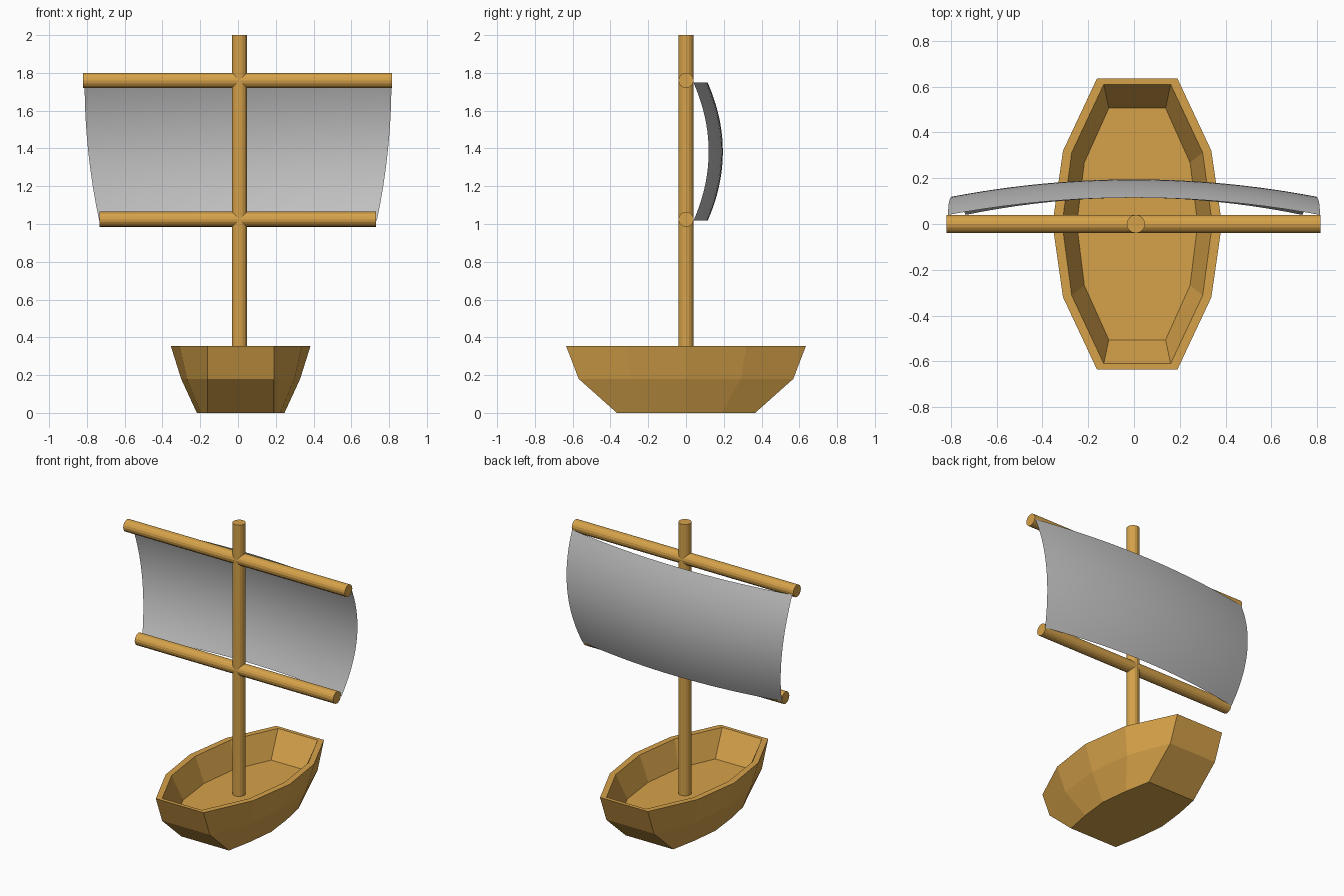
import bpy
import bmesh
import math

cube = bpy.data.objects.get("Cube")
if cube:
    bpy.data.objects.remove(cube, do_unlink=True)


def make_material(name, rgb):
    mat = bpy.data.materials.new(name)
    mat.use_nodes = True
    mat.diffuse_color = (*rgb, 1)
    mat.node_tree.nodes["Principled BSDF"].inputs["Base Color"].default_value = (*rgb, 1)
    return mat


wood = make_material("warm_wood", (0.67, 0.36, 0.068))
cloth = make_material("grey_cloth", (0.53, 0.53, 0.53))


def finish(bm, name, mat, smooth=False):
    bmesh.ops.recalc_face_normals(bm, faces=bm.faces)
    mesh = bpy.data.meshes.new(name)
    bm.to_mesh(mesh)
    bm.free()
    mesh.materials.append(mat)
    for poly in mesh.polygons:
        poly.use_smooth = smooth
    obj = bpy.data.objects.new(name, mesh)
    bpy.context.collection.objects.link(obj)
    return obj


def pole(name, radius, length, location, rotation=(0, 0, 0)):
    bm = bmesh.new()
    bmesh.ops.create_cone(bm, cap_ends=True, segments=16,
                          radius1=radius, radius2=radius, depth=length)
    obj = finish(bm, name, wood)
    obj.location = location
    obj.rotation_euler = rotation
    return obj


# Hull: ten-sided rings from the keel up to the rim, then down to the deck
def hull_ring(bm, z, end_w, end_y, side_w, side_y, mid_w):
    quarter = [(end_w, end_y), (side_w, side_y)]
    right = quarter + [(mid_w, 0)] + [(x, -y) for x, y in reversed(quarter)]
    outline = right + [(-x, -y) for x, y in right]
    return [bm.verts.new((x + 0.014, y, z)) for x, y in outline]


# height, transom half width, transom y, shoulder half width, shoulder y, middle half width
sections = [
    (0.0, 0.176, 0.366, 0.21, 0.19, 0.232),
    (0.18, 0.176, 0.568, 0.285, 0.29, 0.315),
    (0.355, 0.176, 0.635, 0.324, 0.32, 0.37),
    (0.355, 0.146, 0.61, 0.286, 0.312, 0.328),
    (0.19, 0.124, 0.506, 0.231, 0.268, 0.264),
]
bm = bmesh.new()
rings = [hull_ring(bm, *s) for s in sections]
for low, high in zip(rings, rings[1:]):
    n = len(low)
    for i in range(n):
        j = (i + 1) % n
        bm.faces.new((low[i], low[j], high[j], high[i]))
bm.faces.new(rings[0])
bm.faces.new(rings[-1])
finish(bm, "hull", wood)

# Mast and two yards
pole("mast", 0.04, 1.81, (0.008, 0, 1.095))
sideways = (0, math.pi / 2, 0)
pole("upper_yard", 0.04, 1.635, (-0.002, 0, 1.76), sideways)
pole("lower_yard", 0.04, 1.465, (-0.002, 0, 1.025), sideways)

# Sail: a thin sheet bellied in both directions, narrower at the foot
N = 20
bm = bmesh.new()
grid = []
for row in range(N + 1):
    t = row / N
    half = 0.735 + 0.077 * (1 - (1 - t) ** 2)
    line = []
    for col in range(N + 1):
        s = 2 * col / N - 1
        y = 0.04 + 0.075 * (1 - s * s) + 0.08 * (1 - (2 * t - 1) ** 2)
        line.append(bm.verts.new((s * half, y, 1.018 + 0.73 * t)))
    grid.append(line)
for a, b in zip(grid, grid[1:]):
    for i in range(N):
        bm.faces.new((a[i], a[i + 1], b[i + 1], b[i]))
finish(bm, "sail", cloth, smooth=True)
